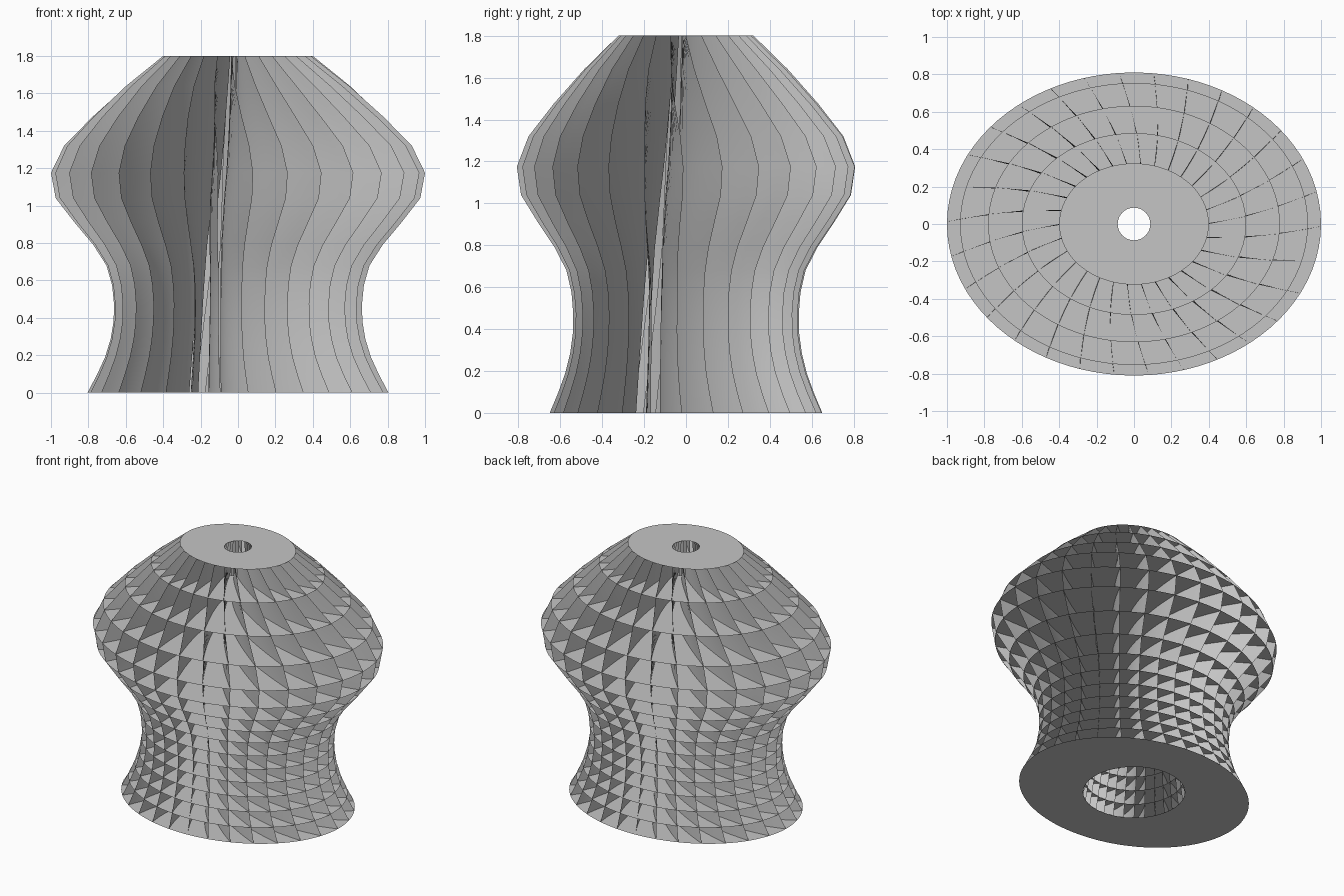
import bpy, bmesh, math

cube = bpy.data.objects.get("Cube")
if cube:
    bpy.data.objects.remove(cube, do_unlink=True)

FINS = 30
STEPS = 10
DEPTH_RATIO = 0.81
# Each level: height, rim radius, rim twist, spiral lean of the fins (degrees)
LEVELS = [
    (1.80, 0.40, 0, 7), (1.64, 0.60, 4.3, 9), (1.475, 0.78, 7.7, 11),
    (1.32, 0.93, 10.2, 12.5), (1.175, 1.0, 11.2, 14), (1.04, 0.975, 11, 16),
    (0.91, 0.875, 10, 18), (0.79, 0.775, 9, 20.5), (0.68, 0.705, 8.4, 22),
    (0.575, 0.675, 8.1, 23), (0.475, 0.665, 8, 23.5), (0.38, 0.667, 8, 23.5),
    (0.285, 0.683, 8.3, 23.5), (0.19, 0.712, 8.8, 23), (0.095, 0.755, 9.6, 22.5),
    (0.0, 0.805, 10.5, 22),
]

grey = bpy.data.materials.new("light grey")
grey.use_nodes = True
colour = (0.56, 0.56, 0.56, 1)
grey.diffuse_color = colour
grey.node_tree.nodes["Principled BSDF"].inputs["Base Color"].default_value = colour


def shaft_radius(z):
    # The central shaft narrows towards the top
    return 0.33 + (0.087 - 0.33) * z / 1.8


def level_point(z, rim, u, s):
    # s runs from the round shaft (0) to the oval rim (1), evenly spaced round it
    shaft = shaft_radius(z)
    t = u + 0.055 * s * math.sin(2 * u)
    rx = shaft + (rim - shaft) * s
    ry = shaft + (rim * DEPTH_RATIO - shaft) * s
    return (rx * math.cos(t), ry * math.sin(t), z)


def finish(bm, name):
    mesh = bpy.data.meshes.new(name)
    bm.to_mesh(mesh)
    bm.free()
    mesh.materials.append(grey)
    obj = bpy.data.objects.new(name, mesh)
    bpy.context.collection.objects.link(obj)
    return obj


def bridge(bm, a, b):
    for i in range(len(a) - 1):
        bm.faces.new((a[i], b[i], b[i + 1], a[i + 1]))


# Thin horizontal rings, one per level
for n, (z, rim, _, _) in enumerate(LEVELS):
    bm = bmesh.new()
    angles = [math.tau * i / 90 for i in range(90)]
    inner = [bm.verts.new(level_point(z, rim, u, 0)) for u in angles]
    outer = [bm.verts.new(level_point(z, rim, u, 1)) for u in angles]
    bridge(bm, inner + inner[:1], outer + outer[:1])
    if n == len(LEVELS) - 1:
        bmesh.ops.reverse_faces(bm, faces=bm.faces)
    name = "top_ring" if n == 0 else "base_ring" if z == 0 else f"shelf_ring_{n}"
    finish(bm, name)

# Upright fins that spiral from the shaft out to the rim
bm = bmesh.new()
for i in range(FINS):
    base = math.tau * i / FINS
    rows = []
    for z, rim, twist, lean in LEVELS:
        row = []
        for k in range(STEPS + 1):
            s = k / STEPS
            reach = s + (1 - s) * shaft_radius(z) / rim
            u = base + math.radians(twist) + math.tan(math.radians(lean)) * math.log(reach)
            row.append(bm.verts.new(level_point(z, rim, u, s)))
        rows.append(row)
    for upper, lower in zip(rows, rows[1:]):
        bridge(bm, upper, lower)
fins = finish(bm, "upright_fins")

bpy.ops.object.select_all(action="DESELECT")
fins.select_set(True)
bpy.context.view_layer.objects.active = fins
bpy.ops.object.shade_smooth_by_angle(angle=math.radians(40))
